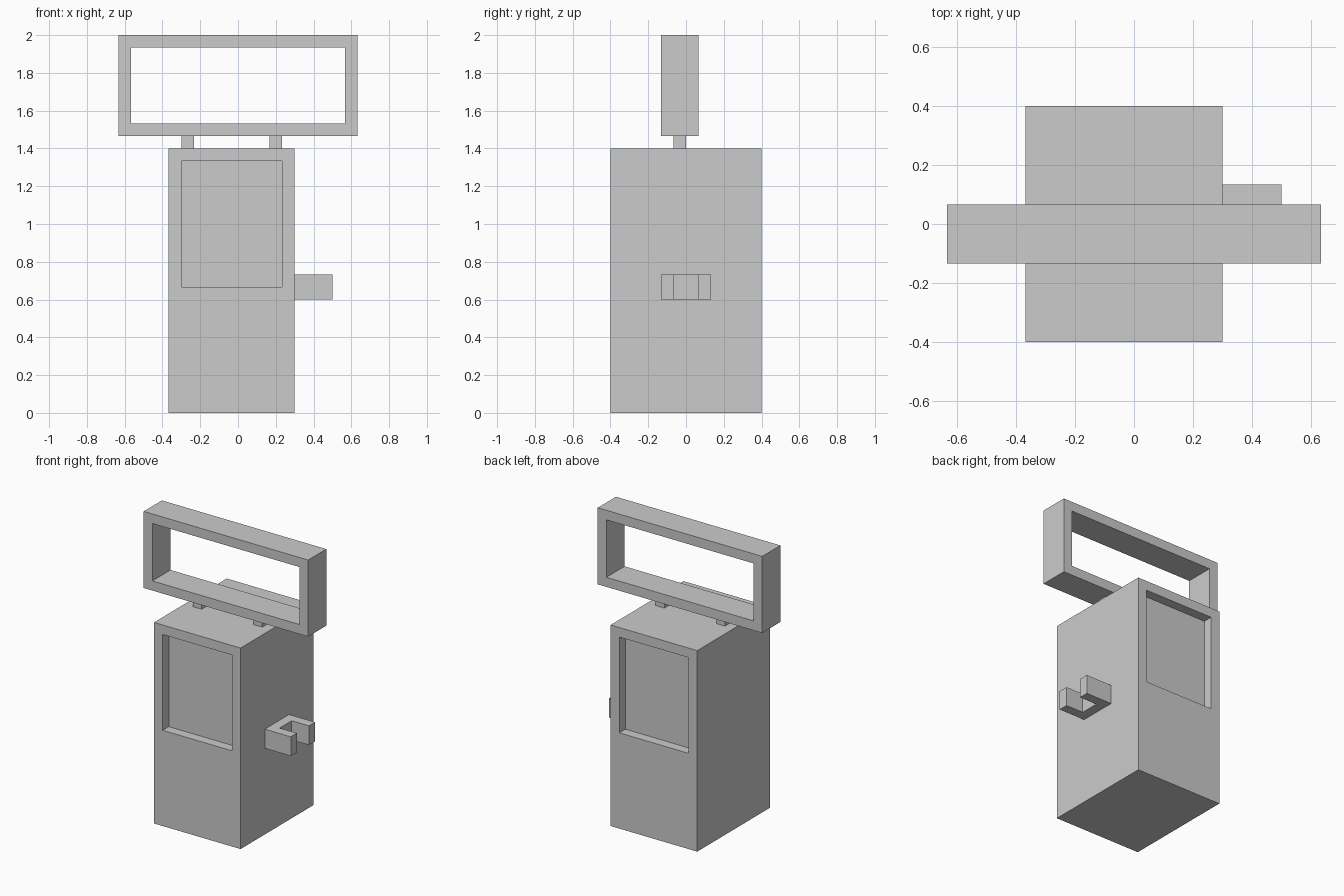
import bpy
import bmesh
from mathutils import Vector

if "Cube" in bpy.data.objects:
    bpy.data.objects.remove(bpy.data.objects["Cube"])

U = 1 / 15  # the whole model sits on this module

grey = bpy.data.materials.new("plain grey")
grey.diffuse_color = (0.6, 0.6, 0.6, 1)
grey.use_nodes = True
grey.node_tree.nodes["Principled BSDF"].inputs["Base Color"].default_value = grey.diffuse_color


def finish(name, bm):
    bmesh.ops.recalc_face_normals(bm, faces=bm.faces)
    bm.normal_update()
    mesh = bpy.data.meshes.new(name)
    bm.to_mesh(mesh)
    bm.free()
    mesh.materials.append(grey)
    obj = bpy.data.objects.new(name, mesh)
    bpy.context.collection.objects.link(obj)
    return obj


def box(lo, hi):
    """Box between two corners, given in modules."""
    bm = bmesh.new()
    bmesh.ops.create_cube(bm, size=1)
    for v in bm.verts:
        v.co = Vector((lo[i] + (v.co[i] + 0.5) * (hi[i] - lo[i])) * U for i in range(3))
    bm.normal_update()
    return bm


def inset_front_and_back(bm):
    faces = [f for f in bm.faces if abs(f.normal.y) > 0.9]
    bmesh.ops.inset_individual(bm, faces=faces, thickness=U, use_even_offset=True)
    return faces


# Cabinet body with a recessed screen panel on front and back
bm = box((-5.5, -6, 0), (4.5, 6, 21))
for face in inset_front_and_back(bm):
    for v in face.verts:
        if v.co.z < 5 * U:
            v.co.z = 10 * U
    inward = -U if face.calc_center_median().y > 0 else U
    panel = bmesh.ops.extrude_discrete_faces(bm, faces=[face])["faces"][0]
    bmesh.ops.translate(bm, verts=panel.verts, vec=(0, inward, 0))
finish("cabinet_body", bm)

# Open sign frame on top
bm = box((-9.5, -2, 22), (9.5, 1, 30))
inner = inset_front_and_back(bm)
rims = [e for f in inner for e in f.edges]
bmesh.ops.delete(bm, geom=inner, context='FACES_ONLY')
bmesh.ops.bridge_loops(bm, edges=rims)
finish("sign_frame", bm)

# Two short posts under the frame
for side, x in (("left", -4.5), ("right", 2.5)):
    finish(side + "_post", box((x, -1, 21), (x + 1, 0, 22)))

# U-shaped holder on the right side
profile = [(4.5, -2), (7.5, -2), (7.5, -1), (5.5, -1),
           (5.5, 1), (7.5, 1), (7.5, 2), (4.5, 2)]
bm = bmesh.new()
base = bm.faces.new([bm.verts.new((x * U, y * U, 9 * U)) for x, y in profile])
top = bmesh.ops.extrude_face_region(bm, geom=[base], use_keep_orig=True)["geom"]
bmesh.ops.translate(bm, vec=(0, 0, 2 * U),
                    verts=[g for g in top if isinstance(g, bmesh.types.BMVert)])
finish("side_holder", bm)
